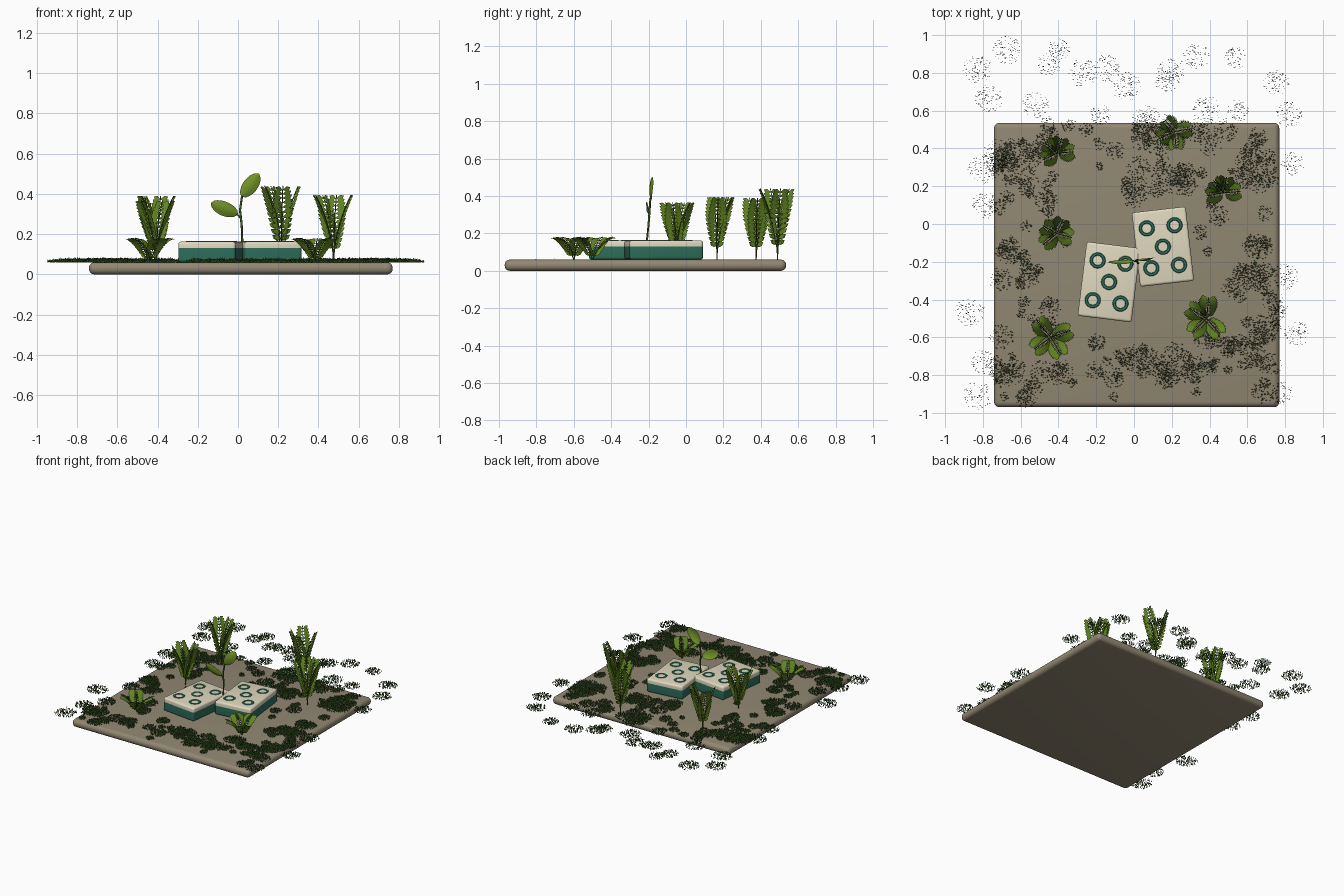
import bpy, bmesh, math, random
from mathutils import Vector, Matrix

random.seed(4)
cube = bpy.data.objects.get("Cube")
if cube:
    bpy.data.objects.remove(cube, do_unlink=True)


def material(name, r, g, b):
    m = bpy.data.materials.new(name)
    m.use_nodes = True
    m.diffuse_color = (r, g, b, 1)
    node = next(n for n in m.node_tree.nodes if n.type == 'BSDF_PRINCIPLED')
    node.inputs["Base Color"].default_value = (r, g, b, 1)
    node.inputs["Roughness"].default_value = 0.8
    return m


EARTH = material("earth brown", 0.285, 0.245, 0.17)
CREAM = material("cream", 0.75, 0.69, 0.52)
TEAL = material("teal green", 0.028, 0.16, 0.105)
MOSS = material("dark moss", 0.025, 0.065, 0.01)
FERN = material("fern green", 0.12, 0.23, 0.016)
LEAF = material("leaf green", 0.185, 0.32, 0.022)
STEM = material("stem green", 0.06, 0.12, 0.015)
GROUND = 0.06


def finish(name, bm, mats, smooth=None):
    mesh = bpy.data.meshes.new(name)
    bm.to_mesh(mesh)
    bm.free()
    obj = bpy.data.objects.new(name, mesh)
    bpy.context.collection.objects.link(obj)
    for m in mats:
        mesh.materials.append(m)
    if smooth:
        bpy.ops.object.select_all(action='DESELECT')
        obj.select_set(True)
        bpy.context.view_layer.objects.active = obj
        bpy.ops.object.shade_smooth_by_angle(angle=math.radians(smooth))
    return obj


def rounded_box(size, centre, radius, segments):
    bm = bmesh.new()
    bmesh.ops.create_cube(bm, size=1)
    bmesh.ops.scale(bm, vec=size, verts=bm.verts)
    bmesh.ops.translate(bm, vec=centre, verts=bm.verts)
    bmesh.ops.bevel(bm, geom=bm.edges[:], offset=radius, segments=segments,
                    profile=0.5, affect='EDGES')
    return bm


def tube(bm, points, radius, sides, index):
    rings = []
    for i, p in enumerate(points):
        along = points[min(i + 1, len(points) - 1)] - points[max(i - 1, 0)]
        turn = along.to_track_quat('Z', 'Y')
        rings.append([bm.verts.new(p + turn @ Vector((
            radius * math.cos(math.tau * k / sides),
            radius * math.sin(math.tau * k / sides), 0))) for k in range(sides)])
    for a, b in zip(rings, rings[1:]):
        for k in range(sides):
            n = (k + 1) % sides
            bm.faces.new((a[k], a[n], b[n], b[k])).material_index = index


# Ground slab
finish("ground_slab", rounded_box((1.51, 1.505, 0.06), (0.014, -0.217, 0.03),
                                  0.028, 5), [EARTH], 50)


# Two tiles with five ring marks each
def tile(name, x, y, angle):
    place = Matrix.Translation((x, y, GROUND)) @ Matrix.Rotation(math.radians(angle), 4, 'Z')
    split, top = 0.07, 0.103
    bm = rounded_box((0.287, 0.395, top), (0, 0, top / 2), 0.014, 4)
    bmesh.ops.bisect_plane(bm, geom=bm.verts[:] + bm.edges[:] + bm.faces[:],
                           plane_co=(0, 0, split), plane_no=(0, 0, 1))
    for f in bm.faces:
        f.material_index = int(f.calc_center_median().z > split)
    finish(name, bm, [TEAL, CREAM], 40).matrix_world = place

    bm = bmesh.new()
    outer, inner, lift, sides = 0.042, 0.025, 0.003, 28
    spots = [(0, 0)] + [(sx * 0.074, sy * 0.106) for sx in (-1, 1) for sy in (-1, 1)]
    for cx, cy in spots:
        loops = [[bm.verts.new((cx + r * math.cos(math.tau * k / sides),
                                cy + r * math.sin(math.tau * k / sides), z))
                  for k in range(sides)]
                 for r, z in ((outer, top), (outer - lift, top + lift),
                              (inner + lift, top + lift), (inner, top))]
        for a, b in zip(loops, loops[1:]):
            for k in range(sides):
                n = (k + 1) % sides
                bm.faces.new((a[k], a[n], b[n], b[k]))
    finish(name + "_rings", bm, [TEAL], 30).matrix_world = place


tile("left_tile", 0.153, -0.12, 6.5)
tile("right_tile", -0.132, -0.307, -7)


# Sprout between the tiles
def broad_leaf(name, base, tip, width):
    base, tip = Vector(base), Vector(tip)
    along = tip - base
    side = along.cross(Vector((0, 1, 0.3))).normalized()
    out = along.cross(side).normalized()
    bm = bmesh.new()
    steps, rows = 12, []
    for i in range(steps + 1):
        t = i / steps
        half = max(0.001, width / 2 * math.sin(math.pi * t) ** 0.5)
        mid = base + along * t + out * 0.012 * math.sin(math.pi * t)
        rows.append([bm.verts.new(mid + side * half * s + out * abs(s) * half * -0.25)
                     for s in (-1, -0.5, 0, 0.5, 1)])
    for a, b in zip(rows, rows[1:]):
        for k in range(4):
            bm.faces.new((a[k], a[k + 1], b[k + 1], b[k]))
    finish(name, bm, [LEAF], 60)


broad_leaf("sprout_upper_leaf", (0.018, -0.19, 0.385), (0.105, -0.178, 0.5), 0.076)
broad_leaf("sprout_lower_leaf", (0, -0.195, 0.298), (-0.135, -0.205, 0.355), 0.074)
bm = bmesh.new()
tube(bm, [Vector(p) for p in ((0.018, -0.21, 0.08), (0.021, -0.208, 0.17), (0.018, -0.2, 0.25),
                              (0.01, -0.195, 0.32), (0.02, -0.19, 0.39))], 0.0055, 8, 0)
tube(bm, [Vector(p) for p in ((0.018, -0.2, 0.25), (0.012, -0.198, 0.28),
                              (-0.005, -0.195, 0.3))], 0.004, 8, 0)
finish("sprout_stem", bm, [STEM], 60)


# Ferns: arching fronds with paired, closely set leaflets
def frond(bm, base, angle, height, spread, low):
    d = Vector((math.cos(angle), math.sin(angle), 0))
    side = Vector((-d.y, d.x, 0))

    def point(t):
        rise = math.sin(t * math.pi * 0.5) if low else t * (1.25 - 0.25 * t)
        return base + d * spread * t ** (1.2 if low else 1.6) + Vector((0, 0, height * rise))

    count, start = 12, 0.15 if low else 0.2
    tube(bm, [point(k / 8) for k in range(9)], 0.0025, 4, 1)
    for i in range(count):
        t = start + (1 - start) * i / count
        p = point(t)
        along = (point(t + 0.02) - p).normalized()
        fold = along.cross(side)
        size = 0.06 * (0.35 + 0.65 * math.sin(math.pi * (0.15 + 0.75 * i / count)))
        half = along * (0.009 if low else 0.0145)
        for s in (-1, 1):
            reach = (side * s * 0.9 + along * 0.35 - fold * 0.2) * size
            pts = (p, p + reach * 0.45 - half, p + reach * 0.85 - half * 0.8,
                   p + reach + along * 0.005, p + reach * 0.5 + half)
            bm.faces.new([bm.verts.new(q) for q in pts])


def fern(name, x, y, height, angles, low=False):
    bm = bmesh.new()
    for a in angles:
        frond(bm, Vector((x, y, GROUND - 0.005)), math.radians(a), height,
              0.11 if low else random.uniform(0.08, 0.095), low)
    finish(name, bm, [FERN, STEM])


fern("back_right_fern", -0.405, 0.375, 0.335, (205, 75, 5, 140))
fern("back_left_fern", 0.215, 0.49, 0.385, (130, 10, 275, 205))
fern("left_fern", 0.475, 0.165, 0.34, (190, 80, 5, 130))
fern("right_fern", -0.41, -0.05, 0.31, (150, 65, -15, 220))
fern("front_right_fern", -0.44, -0.6, 0.125, (130, 20, 300, 215), True)
fern("front_left_fern", 0.385, -0.5, 0.125, (85, 225, 310, 150), True)

# Moss: regions (x, y, half width, half depth, clumps), outliers, and scattered tufts
regions = [(-0.62, 0.36, 0.12, 0.06, 14), (-0.3, 0.45, 0.2, 0.08, 10), (0.13, 0.23, 0.18, 0.09, 14),
           (0.3, 0.47, 0.3, 0.05, 10), (0.66, 0.36, 0.09, 0.14, 10), (-0.57, 0.14, 0.15, 0.12, 9),
           (-0.63, -0.22, 0.09, 0.14, 10), (-0.55, -0.5, 0.16, 0.1, 6), (0.58, -0.31, 0.12, 0.08, 10),
           (0.48, -0.68, 0.18, 0.09, 17), (0.12, -0.76, 0.22, 0.09, 16), (0.71, -0.65, 0.05, 0.28, 9),
           (-0.6, -0.83, 0.12, 0.09, 11), (-0.25, -0.72, 0.17, 0.12, 8), (0.52, 0.02, 0.18, 0.18, 9)]
outliers = [(-0.67, 0.92), (-0.83, 0.82), (-0.77, 0.66), (-0.4, 0.92), (-0.45, 0.84), (-0.52, 0.63),
            (-0.27, 0.8), (-0.15, 0.82), (-0.04, 0.73), (-0.18, 0.58), (0.2, 0.81), (0.17, 0.77),
            (0.33, 0.89), (0.54, 0.88), (0.75, 0.75), (0.55, 0.6), (0.38, 0.6), (0.06, 0.56),
            (0.82, 0.58), (0.84, 0.32), (-0.8, 0.29), (-0.79, 0.1), (-0.87, -0.47), (-0.83, -0.91),
            (-0.8, -0.73), (0.86, -0.58), (0.8, -0.28), (0.78, -0.9)]
clumps = [(x, y, random.uniform(0.055, 0.08)) for x, y in outliers]
for x, y, w, h, n in regions:
    for _ in range(n):
        clumps.append((x + random.uniform(-w, w), y + random.uniform(-h, h),
                       random.uniform(0.025, 0.07)))
for _ in range(60):
    x, y = random.uniform(-0.7, 0.72), random.uniform(-0.92, 0.5)
    if abs(x) > 0.34 or not -0.55 < y < 0.12:
        clumps.append((x, y, random.uniform(0.02, 0.035)))

bm = bmesh.new()
for x, y, radius in clumps:
    for _ in range(int(radius * 1900)):
        a, r = random.uniform(0, math.tau), radius * math.sqrt(random.random())
        root = Vector((x + r * math.cos(a), y + r * math.sin(a), GROUND - 0.002))
        tall = random.uniform(0.013, 0.027) * (1.1 - 0.5 * r / radius)
        up = Vector((random.uniform(-0.4, 0.4), random.uniform(-0.3, 0.3), 1)) * tall
        wide = Vector((random.uniform(0.0025, 0.005), 0, 0))
        bm.faces.new([bm.verts.new(q) for q in (
            root, root + up * 0.5 + wide, root + up, root + up * 0.5 - wide)])
finish("moss", bm, [MOSS])
